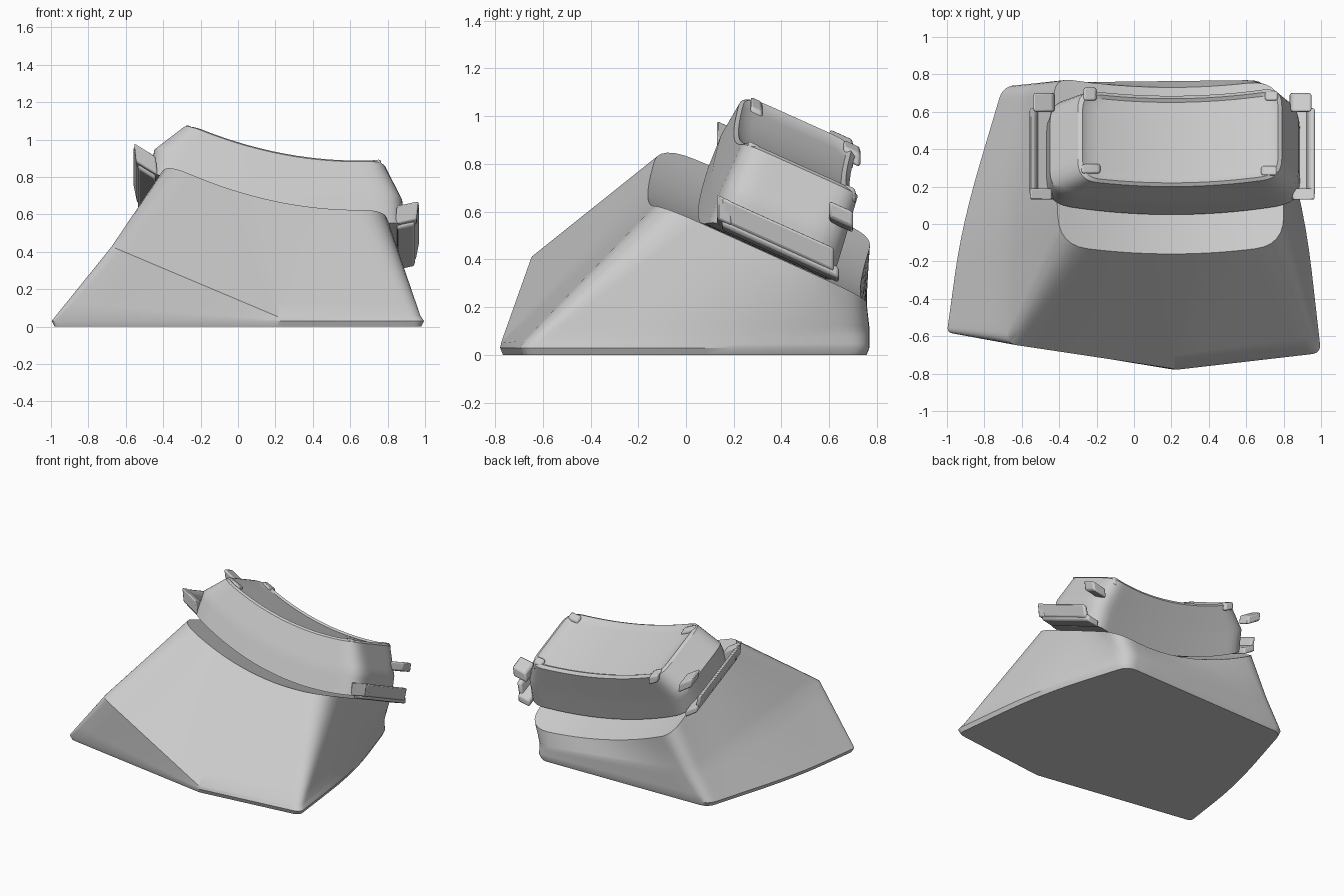
import bpy, bmesh, math
from mathutils import Vector

if "Cube" in bpy.data.objects:
    bpy.data.objects.remove(bpy.data.objects["Cube"], do_unlink=True)

grey = bpy.data.materials.new("light_grey")
grey.use_nodes = True
grey.diffuse_color = (0.6, 0.6, 0.6, 1)
grey.node_tree.nodes["Principled BSDF"].inputs["Base Color"].default_value = (0.6, 0.6, 0.6, 1)


def saddle(x, y):
    """Height of the tilted, hollow surface shared by base and seat."""
    return 0.62 + 0.3 * (x - 0.55) ** 2 - 0.45 * (y + 0.13)


def on_saddle(points, lift):
    """Bow a loop toward the front and drop it on the saddle."""
    out = []
    for p in points:
        y = p.y - 0.05 * max(0, 1 - ((p.x - 0.2) / 0.6) ** 2)
        out.append(Vector((p.x, y, saddle(p.x, y) + lift)))
    return out


def rounded_loop(corners, radii, arc=7, side=9):
    """Closed loop with rounded corners and evenly sampled sides."""
    pts = [Vector(c) if len(c) == 3 else Vector((*c, 0)) for c in corners]
    n = len(pts)
    cuts = []
    for i, p in enumerate(pts):
        pair = []
        for q in (pts[i - 1], pts[(i + 1) % n]):
            d = q - p
            pair.append(p + d.normalized() * min(radii[i], 0.45 * d.length))
        cuts.append(pair)
    loop = []
    for i, p in enumerate(pts):
        a, b = cuts[i]
        for k in range(arc):
            t = k / (arc - 1)
            loop.append(a * (1 - t) ** 2 + p * 2 * t * (1 - t) + b * t * t)
        c = cuts[(i + 1) % n][0]
        loop += [b.lerp(c, k / side) for k in range(1, side)]
    return loop


def between(a, b, steps):
    return [[p.lerp(q, k / steps) for p, q in zip(a, b)] for k in range(1, steps)]


def dish(loop, centre, lift, steps=8):
    """Concentric rings closing a loop along the saddle."""
    rings = []
    for k in range(1, steps):
        ring = []
        for p in loop:
            q = Vector((p.x, p.y)).lerp(Vector(centre), k / steps)
            ring.append(Vector((q.x, q.y, saddle(q.x, q.y) + lift)))
        rings.append(ring)
    return rings


def finish(name, bm):
    bmesh.ops.recalc_face_normals(bm, faces=bm.faces)
    mesh = bpy.data.meshes.new(name)
    bm.to_mesh(mesh)
    bm.free()
    mesh.materials.append(grey)
    obj = bpy.data.objects.new(name, mesh)
    bpy.context.collection.objects.link(obj)
    bpy.ops.object.select_all(action='DESELECT')
    obj.select_set(True)
    bpy.context.view_layer.objects.active = obj
    bpy.ops.object.shade_smooth_by_angle(angle=math.radians(32))
    return obj


def loft(name, rings):
    bm = bmesh.new()
    rows = [[bm.verts.new(p) for p in r] for r in rings]
    n = len(rows[0])
    for a, b in zip(rows, rows[1:]):
        for i in range(n):
            j = (i + 1) % n
            bm.faces.new((a[i], a[j], b[j], b[i]))
    bm.faces.new(rows[0])
    bm.faces.new(rows[-1])
    return finish(name, bm)


# Base: corner order is front right, front tip, front left, left side,
# back left, back right, right side
foot = rounded_loop([(-1, -.58), (.22, -.78), (1, -.69), (.91, .1), (.7, .77), (-.7, .74), (-.92, 0)],
                    [.03, .02, .05, .4, .08, .07, .4])
sole = [p * 0.985 for p in foot]
foot = [p + Vector((0, 0, .03)) for p in foot]
shoulder = rounded_loop([(-.68, -.64, .43), (.22, -.775, .05), (.98, -.67, .06), (.9, .1, .08),
                         (.7, .77, .1), (-.57, .755, .23), (-.66, .15, .35)],
                        [.06, .02, .06, .4, .1, .08, .3])
rim = on_saddle(rounded_loop([(-.4, -.11), (.2, -.11), (.8, -.11), (.8, .3),
                              (.78, .78), (-.43, .78), (-.42, .3)],
                             [.15, .2, .15, .15, .17, .1, .15]), 0)
loft("base", [sole, foot] + between(foot, shoulder, 4) + [shoulder]
     + between(shoulder, rim, 8) + [rim] + dish(rim, (.2, .33), 0))


# Seat: a tapering block that follows the saddle, with flared ends
def seat_ring(x0, x1, y0, y1, r, lift):
    m = (x0 + x1) / 2
    loop = rounded_loop([(x0, y0), (m, y0), (x1, y0), (x1, y1), (m, y1), (x0, y1)],
                        [r, .2, r, r, .2, r])
    return on_saddle(loop, lift)


low = seat_ring(-.47, .89, .1, .62, .13, .02)
middle = seat_ring(-.45, .88, .16, .67, .13, .2)
upper = seat_ring(-.3, .79, .25, .735, .1, .42)
lip = seat_ring(-.275, .77, .27, .72, .09, .435)
inner = seat_ring(-.25, .745, .29, .70, .08, .42)
loft("seat", dish(low, (.2, .33), .02)[::-1] + [low] + between(low, middle, 4) + [middle]
     + between(middle, upper, 5) + [upper, lip, inner] + dish(inner, (.24, .47), .42))


# Clips: bevelled bars bent along the saddle
def bar(name, xs, ys, lifts, flare=0, steps=8):
    bm = bmesh.new()
    rows = []
    for k in range(steps + 1):
        y = ys[0] + (ys[1] - ys[0]) * k / steps
        row = []
        for x, o, f in ((xs[0], lifts[0], 0), (xs[1], lifts[0], 0),
                        (xs[1], lifts[1], flare), (xs[0], lifts[1], flare)):
            row.append(bm.verts.new((x + f, y, saddle(x, y) + o)))
        rows.append(row)
    for a, b in zip(rows, rows[1:]):
        for i in range(4):
            j = (i + 1) % 4
            bm.faces.new((a[i], a[j], b[j], b[i]))
    bm.faces.new(rows[0])
    bm.faces.new(rows[-1])
    obj = finish(name, bm)
    bevel = obj.modifiers.new("soft_edges", 'BEVEL')
    bevel.width = 0.012
    bevel.segments = 2
    bevel.limit_method = 'ANGLE'


for side, end, s in (("left", .9, 1), ("right", -.49, -1)):
    def span(a, b):
        return sorted((end + s * a, end + s * b))
    bar(side + "_lower_lip", span(-.05, .045), (.15, .64), (.0, .05))
    bar(side + "_lip_curl", span(.015, .05), (.15, .62), (.02, .12), s * .02)
    bar(side + "_front_clip", span(-.06, .055), (.13, .19), (.02, .12), s * .01)
    bar(side + "_back_clip", span(-.07, .04), (.6, .7), (.24, .31), s * .01)

# Small tabs on the seat rim
for name, xs, ys in (("left_front_tab", (.68, .765), (.26, .31)),
                     ("left_back_tab", (.7, .77), (.66, .71)),
                     ("right_front_tab", (-.28, -.18), (.27, .32)),
                     ("right_back_tab", (-.27, -.2), (.66, .73))):
    bar(name, xs, ys, (.38, .44), 0, 3)
